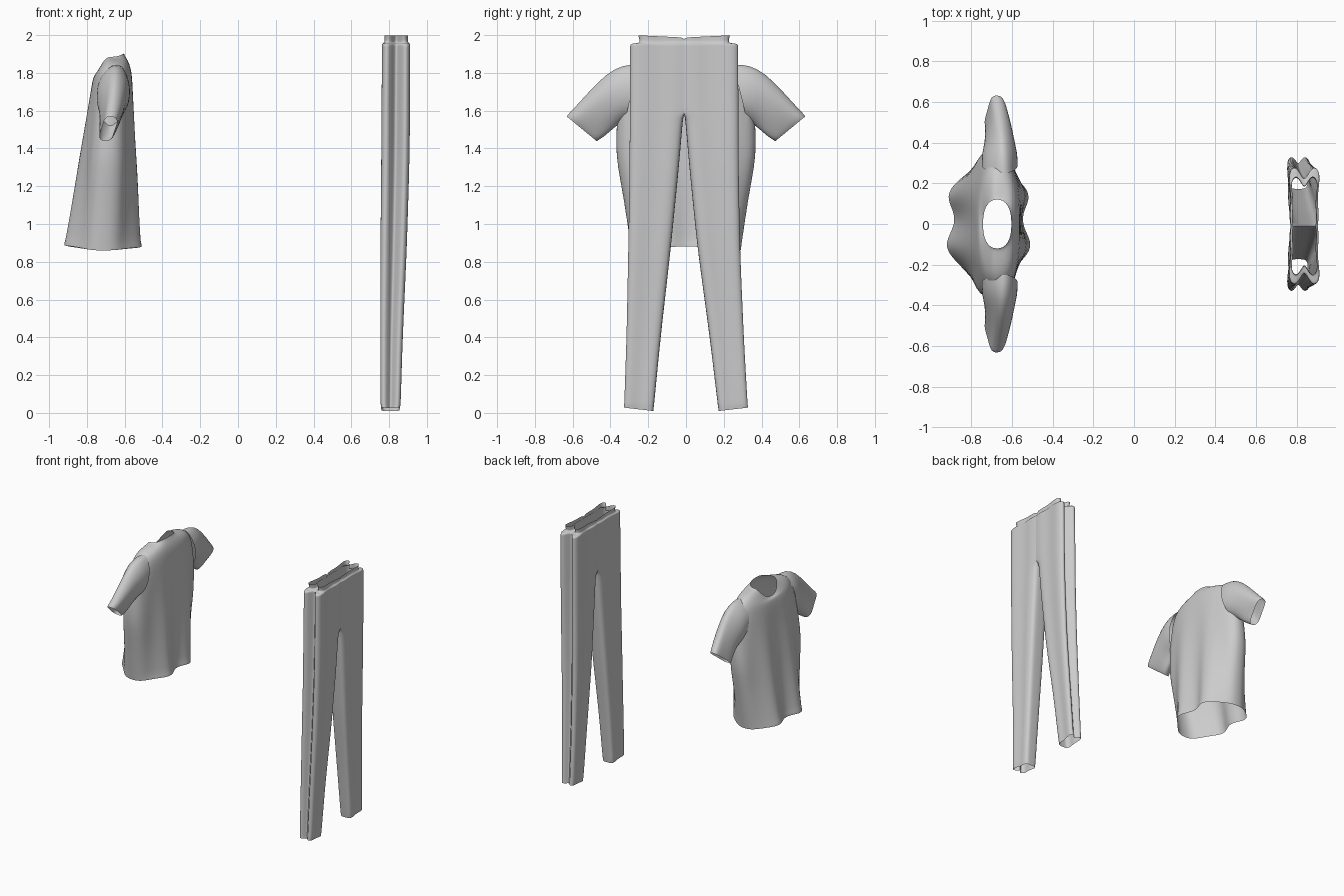
import bpy, bmesh, math


def spow(v, p):
    return math.copysign(abs(v) ** p, v)


def lerp_rows(rows, z):
    """Interpolate a table whose first column is the height."""
    for a, b in zip(rows, rows[1:]):
        if z <= b[0]:
            t = (z - a[0]) / (b[0] - a[0])
            return [p + (q - p) * t for p, q in zip(a, b)]
    return rows[-1]


def loft(name, rings, drop=None, levels=1):
    """Skin closed rings into an open cloth tube; drop() removes faces."""
    bm = bmesh.new()
    vr = [[bm.verts.new(p) for p in ring] for ring in rings]
    n = len(rings[0])
    for a, b in zip(vr, vr[1:]):
        for i in range(n):
            j = (i + 1) % n
            quad = (a[i], a[j], b[j], b[i])
            if not (drop and drop([v.co for v in quad])):
                bm.faces.new(quad)
    bmesh.ops.delete(bm, geom=[v for v in bm.verts if not v.link_faces], context='VERTS')
    bmesh.ops.recalc_face_normals(bm, faces=bm.faces)
    mesh = bpy.data.meshes.new(name)
    bm.to_mesh(mesh)
    bm.free()
    mesh.polygons.foreach_set("use_smooth", [True] * len(mesh.polygons))
    ob = bpy.data.objects.new(name, mesh)
    bpy.context.collection.objects.link(ob)
    sub = ob.modifiers.new("smooth", 'SUBSURF')
    sub.levels = sub.render_levels = levels
    return ob


# Shirt body: front z, side z, back z, half width, front x, back x
SHIRT = [
    (0.89, 0.86, 0.88, 0.29, -0.905, -0.525),
    (0.912, 0.882, 0.902, 0.293, -0.902, -0.527),
    (0.92, 0.89, 0.91, 0.294, -0.897, -0.532),
    (1.15, 1.14, 1.15, 0.33, -0.862, -0.538),
    (1.30, 1.30, 1.30, 0.362, -0.84, -0.542),
    (1.42, 1.42, 1.42, 0.373, -0.823, -0.548),
    (1.60, 1.60, 1.60, 0.362, -0.795, -0.553),
    (1.72, 1.73, 1.72, 0.335, -0.778, -0.557),
    (1.775, 1.81, 1.80, 0.305, -0.767, -0.562),
    (1.787, 1.855, 1.85, 0.245, -0.76, -0.575),
    (1.79, 1.875, 1.88, 0.15, -0.752, -0.592),
    (1.792, 1.878, 1.893, 0.128, -0.747, -0.60),
    (1.80, 1.885, 1.903, 0.12, -0.742, -0.603),
]
rings = []
for zf, zs, zb, w, xf, xb in SHIRT:
    ring = []
    fold = 0.026 * max(0, min(1, (1.75 - zs) / 0.85))
    for i in range(56):
        t = 2 * math.pi * i / 56
        c, s = math.cos(t), math.sin(t)
        y = w * spow(c, 0.8)
        x = (xf + xb) / 2 + (xb - xf) / 2 * spow(s, 0.9)
        # hanging folds grow toward the hem
        x -= spow(s, 1) * fold * math.cos(2 * math.pi * (y - 0.02) / 0.27)
        z = zs + ((zb if s > 0 else zf) - zs) * s * s
        ring.append((x, y, z))
    rings.append(ring)


def armhole(q):
    return all(abs(p.y) > 0.29 and 1.59 < p.z < 1.79 and abs(p.x + 0.66) < 0.07 for p in q)


loft("shirt_body", rings, armhole)

# Sleeves: top y, top z, bottom y, bottom z, centre x, half thickness
SLEEVE = [
    (0.25, 1.845, 0.325, 1.54, -0.66, 0.085),
    (0.33, 1.845, 0.36, 1.525, -0.66, 0.083),
    (0.42, 1.80, 0.39, 1.50, -0.66, 0.066),
    (0.52, 1.695, 0.43, 1.465, -0.668, 0.058),
    (0.605, 1.60, 0.46, 1.445, -0.68, 0.048),
    (0.622, 1.585, 0.466, 1.442, -0.684, 0.046),
    (0.632, 1.57, 0.472, 1.438, -0.687, 0.041),
]
for side, name in ((1, "sleeve_left"), (-1, "sleeve_right")):
    rings = []
    for yt, zt, yb, zb, cx, h in SLEEVE:
        ring = []
        for i in range(24):
            t = 2 * math.pi * i / 24
            u = (1 + spow(math.cos(t), 0.9)) / 2
            # lower edge drifts forward, upper edge backward
            x = cx + h * math.sin(t) + 0.03 * (u - 0.5) + 0.006 * math.sin(3 * t + 9 * yt)
            ring.append((x, side * (yb + (yt - yb) * u), zb + (zt - zb) * u))
        rings.append(ring)
    loft(name, rings)

# Trousers: height, inner y, outer y, front x, back x
LEG = [
    (0.01, 0.173, 0.328, 0.757, 0.858),
    (0.05, 0.168, 0.326, 0.754, 0.862),
    (0.40, 0.13, 0.31, 0.752, 0.873),
    (0.88, 0.07, 0.295, 0.753, 0.895),
    (1.30, 0.028, 0.288, 0.757, 0.908),
    (1.56, 0.006, 0.287, 0.758, 0.912),
    (1.58, 0.0, 0.287, 0.758, 0.912),
    (1.95, 0.0, 0.285, 0.762, 0.913),
]
# half cross-section from inseam to the inward side pleat: (across, depth)
HALF = [(0, 0.55), (0.05, 0.82), (0.2, 0.96), (0.4, 0.86), (0.6, 0.9), (0.8, 1.0),
        (0.93, 0.97), (1.01, 0.75), (1.0, 0.5), (0.9, 0.25)]
OUTLINE = [(0, 0)] + HALF + [(0.78, 0)] + [(u, -v) for u, v in reversed(HALF)]
HEIGHTS = [0.01, 0.035, 0.05, 0.2, 0.4, 0.64, 0.88, 1.1, 1.3, 1.45, 1.56, 1.58, 1.65,
           1.72, 1.82, 1.9, 1.94, 1.955]


def leg_ring(z, side, scale=1.0, depth=1.0, rise=0.0):
    _, yi, yo, xf, xb = lerp_rows(LEG, z)
    yo *= scale
    seat = max(0, min(1, (z - 1.56) / 0.22))     # crotch crease fades out upward
    shift = -0.01 * min(1, z / 0.9)
    ring = []
    for u, v in OUTLINE:
        if z >= 1.58 and u < 0.1 and v:
            v += (math.copysign(0.87, v) - v) * (0.55 + 0.45 * seat)
            u = 0
        y = side * (yi + (yo - yi) * u) + shift
        x = (xf + xb) / 2 - (xb - xf) / 2 * v * depth
        hem = 0.03 * u if z < 0.045 else 0.0
        ring.append((x, y, max(0.003, z + rise + hem * (0.05 - z) / 0.04 * 0.6
                                  + 0.012 * u * (rise > 0.02))))
    return ring


def centre_wall(q):
    return all(abs(p.y + 0.01) < 1e-4 and p.z > 1.57 for p in q)


for side, name in ((1, "trouser_leg_left"), (-1, "trouser_leg_right")):
    rings = [leg_ring(z, side) for z in HEIGHTS]
    # pinched step into the raised waistband
    rings += [leg_ring(1.955, side, 0.84, 0.9, 0.002),
              leg_ring(1.955, side, 0.82, 0.82, 0.012),
              leg_ring(1.955, side, 0.85, 0.84, 0.032)]
    loft(name, rings, centre_wall, levels=2)
